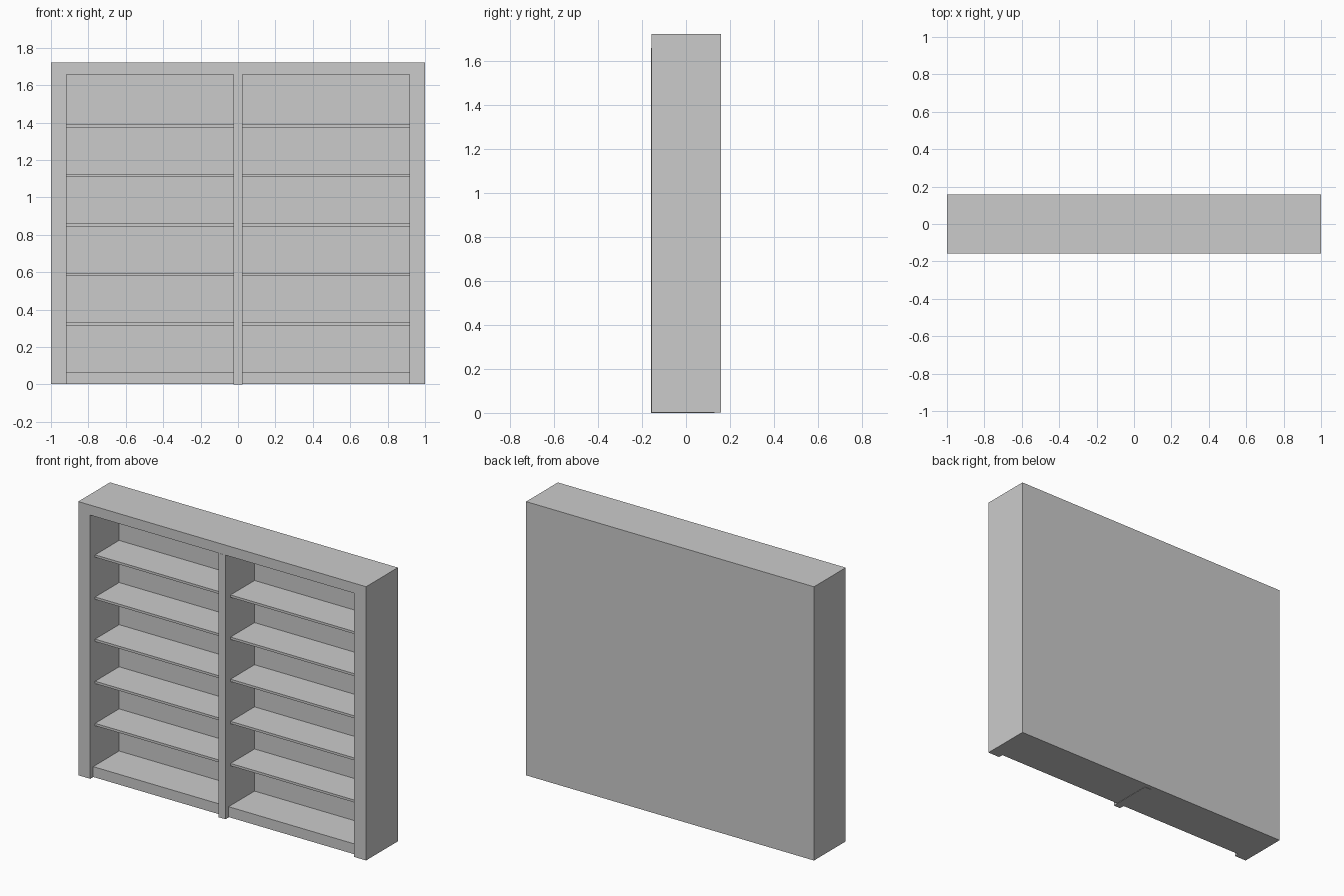
import bpy, bmesh

if "Cube" in bpy.data.objects:
    bpy.data.objects.remove(bpy.data.objects["Cube"])

FRONT, BACK = -0.157, 0.158
INNER_X, PANEL_Y = 0.917, 0.13
FLOOR_Z, CEILING_Z, TOP_Z = 0.067, 1.658, 1.721
POST_X, PITCH, THICK = 0.024, 0.2645, 0.015


def extrude_x(name, profile, x0, x1):
    """Solid from a (y, z) profile swept from x0 to x1."""
    bm = bmesh.new()
    face = bm.faces.new([bm.verts.new((x0, y, z)) for y, z in profile])
    out = bmesh.ops.extrude_face_region(bm, geom=[face])
    verts = [g for g in out["geom"] if isinstance(g, bmesh.types.BMVert)]
    bmesh.ops.translate(bm, verts=verts, vec=(x1 - x0, 0, 0))
    bmesh.ops.recalc_face_normals(bm, faces=bm.faces)
    mesh = bpy.data.meshes.new(name)
    bm.to_mesh(mesh)
    bm.free()
    obj = bpy.data.objects.new(name, mesh)
    bpy.context.collection.objects.link(obj)
    return obj


def box(name, x0, x1, y0, y1, z0, z1):
    return extrude_x(name, [(y0, z0), (y1, z0), (y1, z1), (y0, z1)], x0, x1)


# Carcass: one block with the shelf bay and recessed plinth cut from the front
carcass = box("carcass", -1, 1, FRONT, BACK, 0.002, TOP_Z)
cutter = extrude_x("bay_cutter", [
    (-0.3, -0.1), (-0.127, -0.1), (-0.127, FLOOR_Z),
    (PANEL_Y, FLOOR_Z), (PANEL_Y, CEILING_Z), (-0.3, CEILING_Z),
], -INNER_X, INNER_X)
cutter.hide_render = True
mod = carcass.modifiers.new("bay", "BOOLEAN")
mod.operation = "DIFFERENCE"
mod.solver = "EXACT"
mod.object = cutter
bpy.context.view_layer.objects.active = carcass
bpy.ops.object.modifier_apply(modifier=mod.name)
bpy.data.objects.remove(cutter)

# Centre post, standing slightly proud of the frame
box("centre_post", -POST_X, POST_X, FRONT - 0.001, PANEL_Y, 0, CEILING_Z)

# Five set-back shelves in each bay
for side, x0, x1 in (("left", -INNER_X, -POST_X), ("right", POST_X, INNER_X)):
    for i in range(1, 6):
        z = FLOOR_Z + i * PITCH
        box(f"{side}_shelf_{i}", x0, x1, -0.108, PANEL_Y, z - THICK, z)
